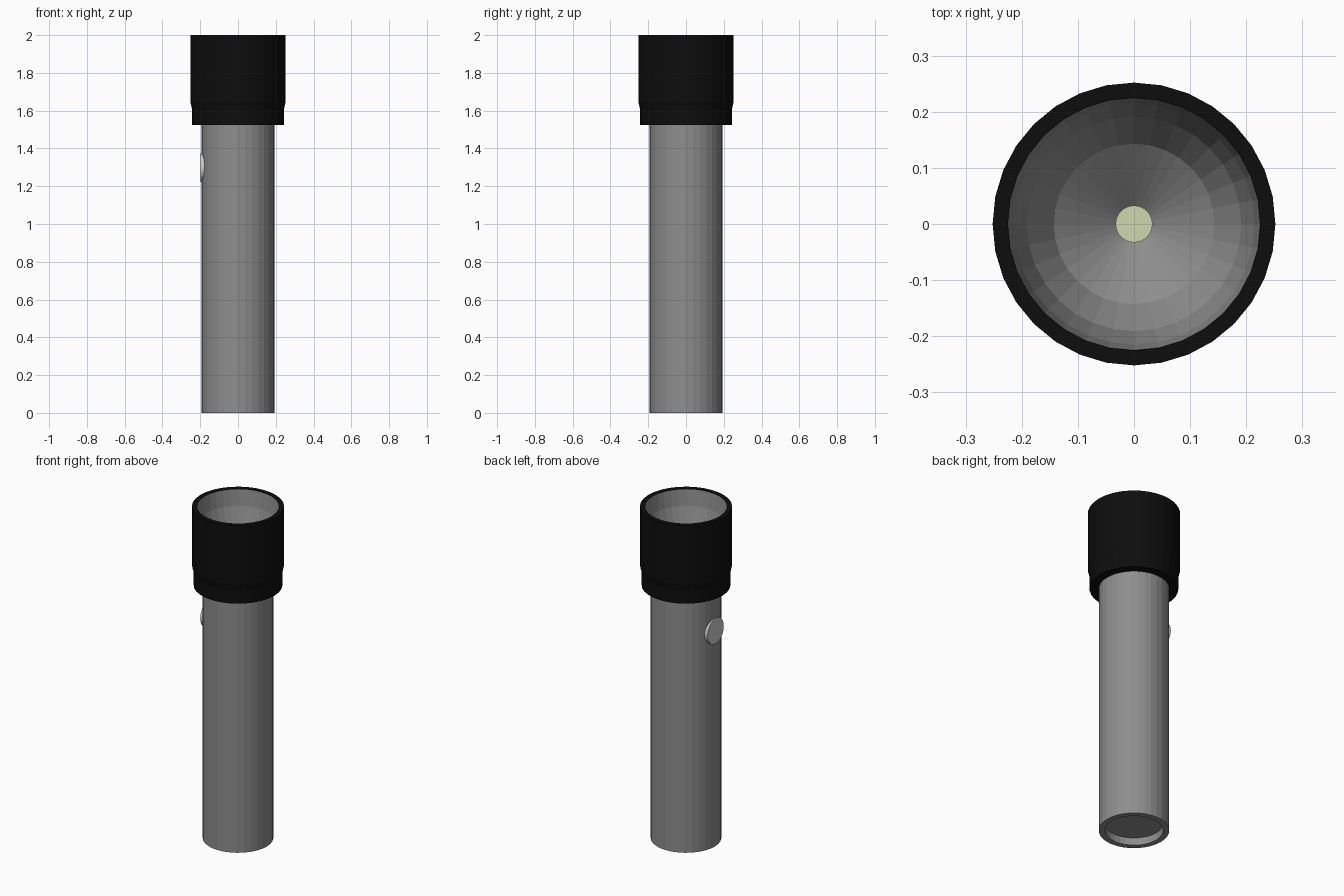
import bpy, bmesh, math

if "Cube" in bpy.data.objects:
    bpy.data.objects.remove(bpy.data.objects["Cube"])

SIDES = 32


def material(name, rgb):
    m = bpy.data.materials.new(name)
    m.diffuse_color = (*rgb, 1)
    m.use_nodes = True
    m.node_tree.nodes["Principled BSDF"].inputs["Base Color"].default_value = m.diffuse_color
    return m


grey = material("body grey", (0.27, 0.27, 0.27))
black = material("head black", (0.004, 0.004, 0.004))
silver = material("button silver", (0.6, 0.6, 0.6))
glow = material("bulb pale yellow", (0.62, 0.68, 0.43))


def lathe(name, profile, mat, sides=SIDES, closed=False):
    """Spin (radius, z) points about z; radius 0 makes a pole.
    Profiles run upward on the outside so faces point outward."""
    bm = bmesh.new()
    rings = []
    for r, z in profile:
        if r == 0:
            rings.append([bm.verts.new((0, 0, z))] * sides)
        else:
            rings.append([bm.verts.new((r * math.cos(2 * math.pi * i / sides),
                                        r * math.sin(2 * math.pi * i / sides), z))
                          for i in range(sides)])
    pairs = list(zip(rings, rings[1:]))
    if closed:
        pairs.append((rings[-1], rings[0]))
    for a, b in pairs:
        for i in range(sides):
            j = (i + 1) % sides
            corners = list(dict.fromkeys((a[i], a[j], b[j], b[i])))
            bm.faces.new(corners)
    me = bpy.data.meshes.new(name)
    bm.to_mesh(me)
    bm.free()
    me.materials.append(mat)
    ob = bpy.data.objects.new(name, me)
    bpy.context.collection.objects.link(ob)
    return ob


# Barrel with a recessed tail cap
lathe("barrel", [(0, 0.045), (0.16, 0.045), (0.16, 0), (0.193, 0),
                 (0.193, 1.54)], grey)

# Head shell with a narrower collar and open rim
lathe("head", [(0.18, 1.525), (0.243, 1.525), (0.243, 1.605), (0.249, 1.635),
               (0.252, 1.645), (0.252, 2.0), (0.225, 2.0), (0.225, 1.97)], black)

# Reflector bowl inside the head
lathe("reflector", [(0.225, 1.997), (0.215, 1.9), (0.191, 1.81),
                    (0.143, 1.73), (0.03, 1.64), (0, 1.64)], grey)

# Bulb at the bottom of the bowl
lathe("bulb", [(0.033, 1.63), (0.033, 1.68), (0, 1.68)], glow, 24)

# Round push button on the left side
button = lathe("button", [(0.077, 0.16), (0.077, 0.198), (0, 0.198)], silver)
button.rotation_euler = (0, -math.pi / 2, 0)
button.location = (0, 0, 1.30)
